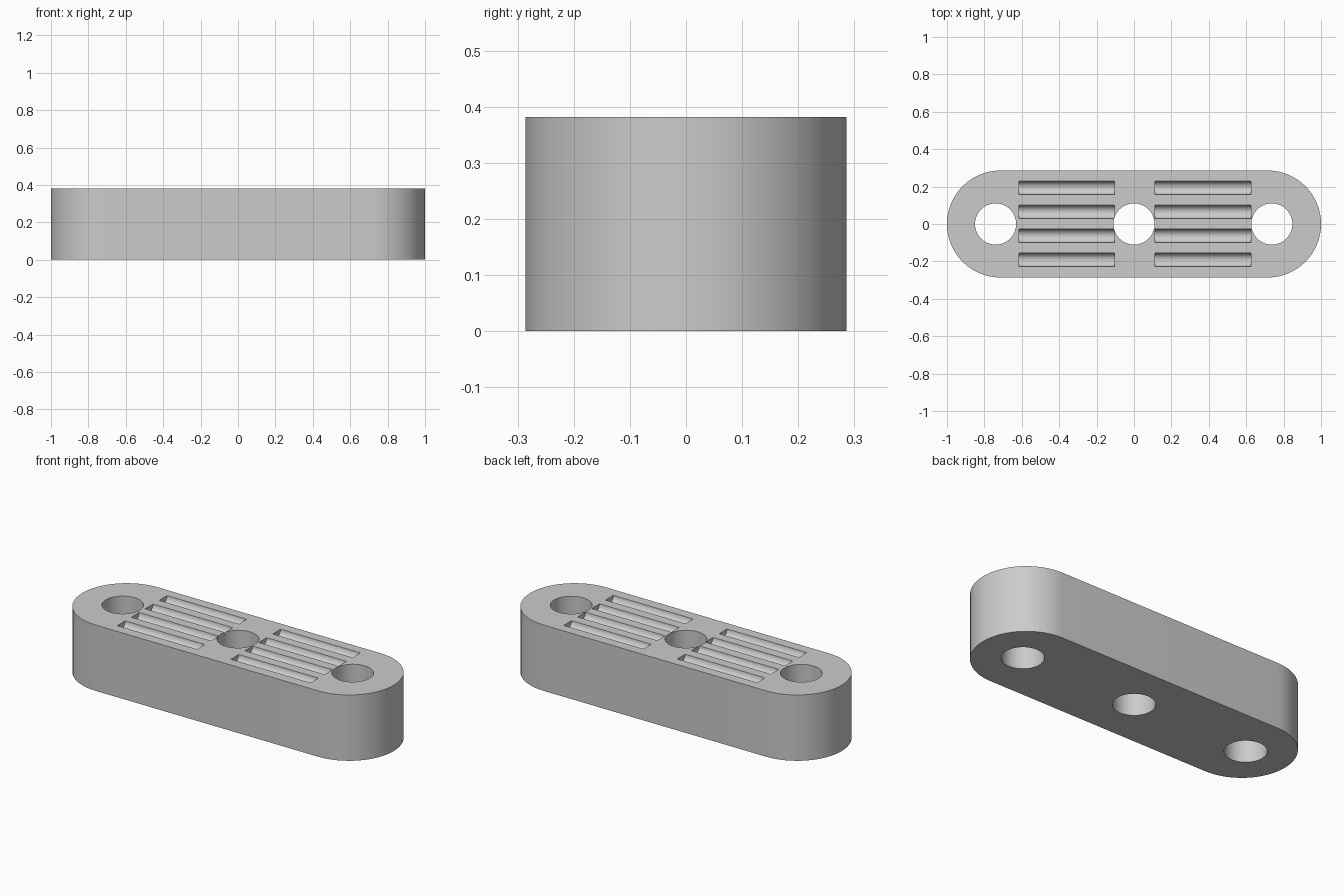
import bpy
import math

cube = bpy.data.objects.get("Cube")
if cube:
    bpy.data.objects.remove(cube, do_unlink=True)

LENGTH, RADIUS, HEIGHT = 2.0, 0.286, 0.382
HOLE_R, GROOVE_R, GROOVE_LEN = 0.11, 0.036, 0.512

grey = bpy.data.materials.new("plain grey")
grey.use_nodes = True
colour = (0.6, 0.6, 0.6, 1.0)
grey.diffuse_color = colour
grey.node_tree.nodes["Principled BSDF"].inputs["Base Color"].default_value = colour


def cylinder(name, radius, depth, location, rotation=(0, 0, 0), sides=64):
    bpy.ops.mesh.primitive_cylinder_add(vertices=sides, radius=radius, depth=depth,
                                        location=location, rotation=rotation)
    obj = bpy.context.object
    obj.name = name
    obj.data.materials.append(grey)
    return obj


def cut(target, cutter):
    mod = target.modifiers.new("cut", 'BOOLEAN')
    mod.operation = 'DIFFERENCE'
    mod.solver = 'EXACT'
    mod.object = cutter
    cutter.hide_render = True
    bpy.context.view_layer.objects.active = target
    bpy.ops.object.modifier_apply(modifier=mod.name)
    bpy.data.objects.remove(cutter, do_unlink=True)


# Stadium-shaped block: outline of two half circles, extruded upward
steps = 32
centre = LENGTH / 2 - RADIUS
outline = []
for side, start in ((1, -math.pi / 2), (-1, math.pi / 2)):
    for i in range(steps + 1):
        a = start + math.pi * i / steps
        outline.append((side * centre + RADIUS * math.cos(a), RADIUS * math.sin(a)))
n = len(outline)
verts = [(x, y, z) for z in (0, HEIGHT) for x, y in outline]
faces = [tuple(reversed(range(n))), tuple(range(n, 2 * n))]
faces += [(i, (i + 1) % n, n + (i + 1) % n, n + i) for i in range(n)]
mesh = bpy.data.meshes.new("link_block")
mesh.from_pydata(verts, [], faces)
mesh.materials.append(grey)
block = bpy.data.objects.new("link_block", mesh)
bpy.context.collection.objects.link(block)

# Three through holes
for x in (-0.74, 0, 0.737):
    cut(block, cylinder("hole_cutter", HOLE_R, 1.0, (x, 0, HEIGHT / 2)))

# Two banks of four half-round grooves in the top
for x in (-0.36, 0.369):
    for row in range(4):
        y = 0.193 - row * 0.128
        cut(block, cylinder("groove_cutter", GROOVE_R, GROOVE_LEN, (x, y, HEIGHT),
                            (0, math.pi / 2, 0), 32))

# Smooth curves, sharp rims
bpy.ops.object.select_all(action='DESELECT')
block.select_set(True)
bpy.context.view_layer.objects.active = block
bpy.ops.object.shade_smooth_by_angle(angle=math.radians(30))
